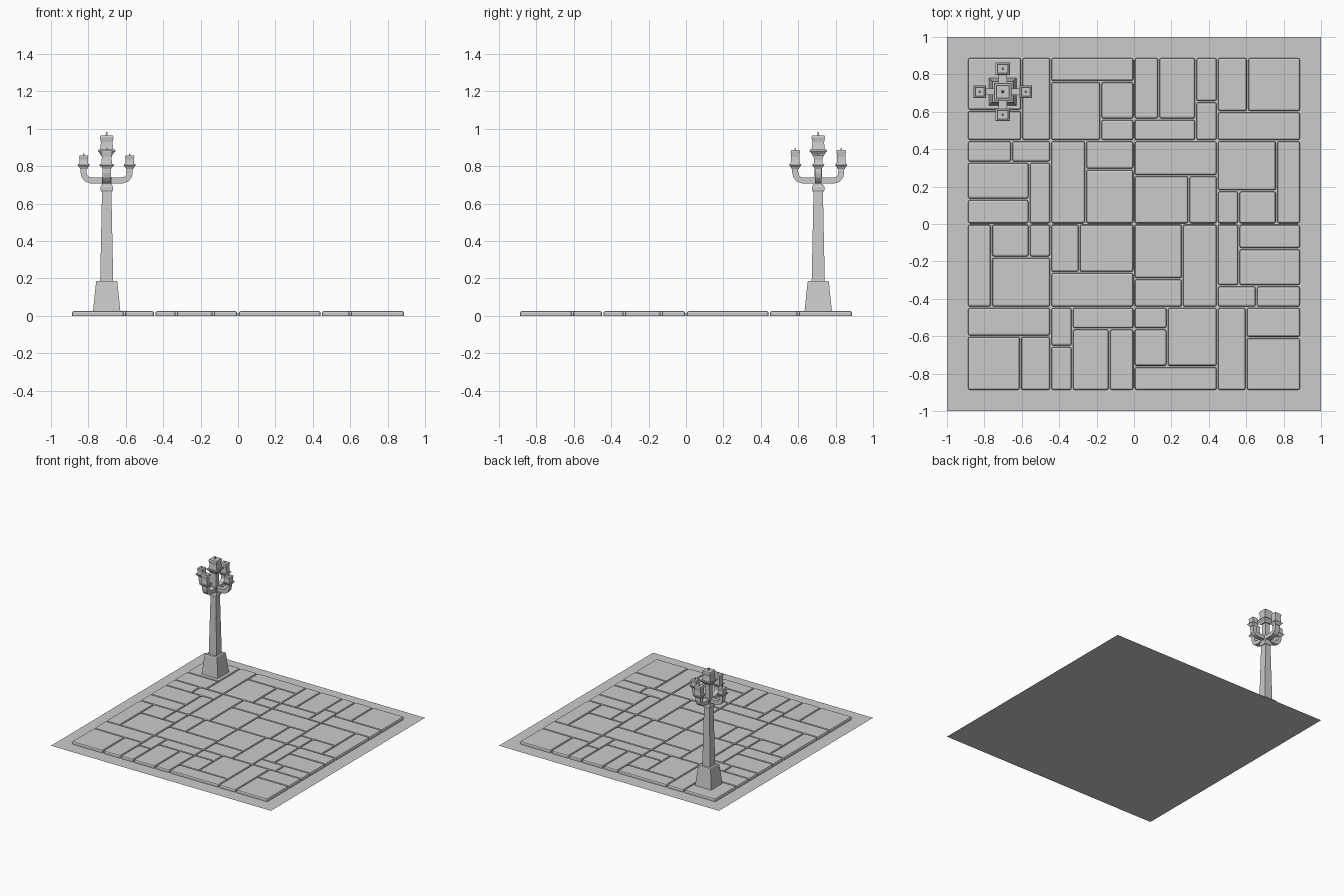
import bpy, bmesh, math
from mathutils import Matrix, Vector

if "Cube" in bpy.data.objects:
    bpy.data.objects.remove(bpy.data.objects["Cube"])

PX, PY = -0.702, 0.707   # lamp post centre


def finish(bm, name):
    bmesh.ops.recalc_face_normals(bm, faces=bm.faces[:])
    me = bpy.data.meshes.new(name)
    bm.to_mesh(me)
    bm.free()
    ob = bpy.data.objects.new(name, me)
    bpy.context.collection.objects.link(ob)
    return ob


def skin(bm, rings):
    """Bridge successive four-point rings and cap both ends."""
    rows = [[bm.verts.new(p) for p in r] for r in rings]
    for a, b in zip(rows, rows[1:]):
        for i in range(4):
            j = (i + 1) % 4
            bm.faces.new((a[i], a[j], b[j], b[i]))
    bm.faces.new(rows[0][::-1])
    bm.faces.new(rows[-1])


def square_loft(name, x, y, profile, sx=1.0):
    """Square column from (half width, height) pairs."""
    bm = bmesh.new()
    skin(bm, [[(x + sx * h * a, y + h * b, z)
               for a, b in ((-1, -1), (1, -1), (1, 1), (-1, 1))]
              for h, z in profile])
    return finish(bm, name)


# Ground slab sheet
bm = bmesh.new()
bmesh.ops.create_grid(bm, x_segments=1, y_segments=1, size=1.0)
finish(bm, "ground")

# Paving stones: one quadrant (x0, x1, y0, y1), repeated by quarter turns
B, M = 0.891, 0.4455
stones = [
    (-B, -.6, .607, B), (-.6, -M, M, B), (-B, -.6, M, .607),
    (-M, 0, .762, B), (-M, -.177, M, .762), (-.177, 0, .56, .762), (-.177, 0, M, .56),
    (-B, -.654, .33, M), (-.654, -M, .33, M), (-B, -.561, .132, .33),
    (-.561, -M, 0, .33), (-B, -.561, 0, .132),
    (-M, -.259, 0, M), (-.259, 0, .293, M), (-.259, 0, 0, .293),
]
H, GAP = 0.025, 0.004
bm = bmesh.new()
for q in range(4):
    turn = Matrix.Rotation(-q * math.pi / 2, 4, 'Z')
    for x0, x1, y0, y1 in stones:
        size = Matrix.Diagonal((x1 - x0 - 2 * GAP, y1 - y0 - 2 * GAP, H, 1))
        place = Matrix.Translation(((x0 + x1) / 2, (y0 + y1) / 2, H / 2))
        bmesh.ops.create_cube(bm, size=1, matrix=turn @ place @ size)
edges = [e for e in bm.edges if max(v.co.z for v in e.verts) > H / 2]
bmesh.ops.bevel(bm, geom=edges, offset=0.01, segments=2, profile=0.5, affect='EDGES')
finish(bm, "paving_stones")

# Post: plinth, tapered shaft, collar and hub
square_loft("plinth", PX, PY, [(.075, 0), (.073, .025), (.057, .18), (.054, .187)])
square_loft("shaft", PX, PY, [(.035, .18), (.025, .67)])
square_loft("collar", PX, PY, [(.029, .665), (.033, .671), (.033, .690), (.029, .697)])
square_loft("hub", PX, PY, [(.026, .695), (.026, .742)])
square_loft("centre_stem", PX, PY, [(.02, .735), (.02, .86)])


def lantern(name, x, y, z, s, glass, tip, sx=1.0):
    """Flared saucer, waisted glass and a thin finial."""
    square_loft(name + "_saucer", x, y, [(.019 * s, z), (.024 * s, z + .010 * s),
                (.033 * s, z + .021 * s), (.031 * s, z + .025 * s)], sx)
    b = z + .023 * s
    square_loft(name + "_glass", x, y, [(.025 * s, b), (.0225 * s, b + glass * .3),
                (.0215 * s, b + glass * .55), (.025 * s, b + glass * .88),
                (.023 * s, b + glass)], sx)
    square_loft(name + "_finial", x, y, [(.004 * s, b + glass), (.002 * s, b + glass + tip)])


# Four curved arms, each carrying a lantern; y arms are wider and taller
path = [(0, .724), (.085, .724), (.106, .731), (.119, .747), (.123, .765), (.123, .79)]
for i, side in enumerate(("right", "back", "left", "front")):
    out = Vector((round(math.cos(i * math.pi / 2)), round(math.sin(i * math.pi / 2)), 0))
    across = Vector((-out.y, out.x, 0))
    wide = i % 2
    w = .022 if wide else .017
    pts = [Vector((PX, PY, z)) + out * r for r, z in path]
    rings = []
    for k, p in enumerate(pts):
        t = (pts[min(k + 1, 5)] - pts[max(k - 1, 0)]).normalized()
        n = t.cross(across).normalized() * .016
        rings.append([p + n + across * w, p + n - across * w,
                      p - n - across * w, p - n + across * w])
    bm = bmesh.new()
    skin(bm, rings)
    finish(bm, side + "_arm")
    end = pts[-1]
    lantern(side + "_lantern", end.x, end.y, .786, 1.0,
            .078 if wide else .048, .012, 1.2 if wide else 1.0)

# Larger central lantern
lantern("centre_lantern", PX, PY, .852, 1.45, .078, .02)
